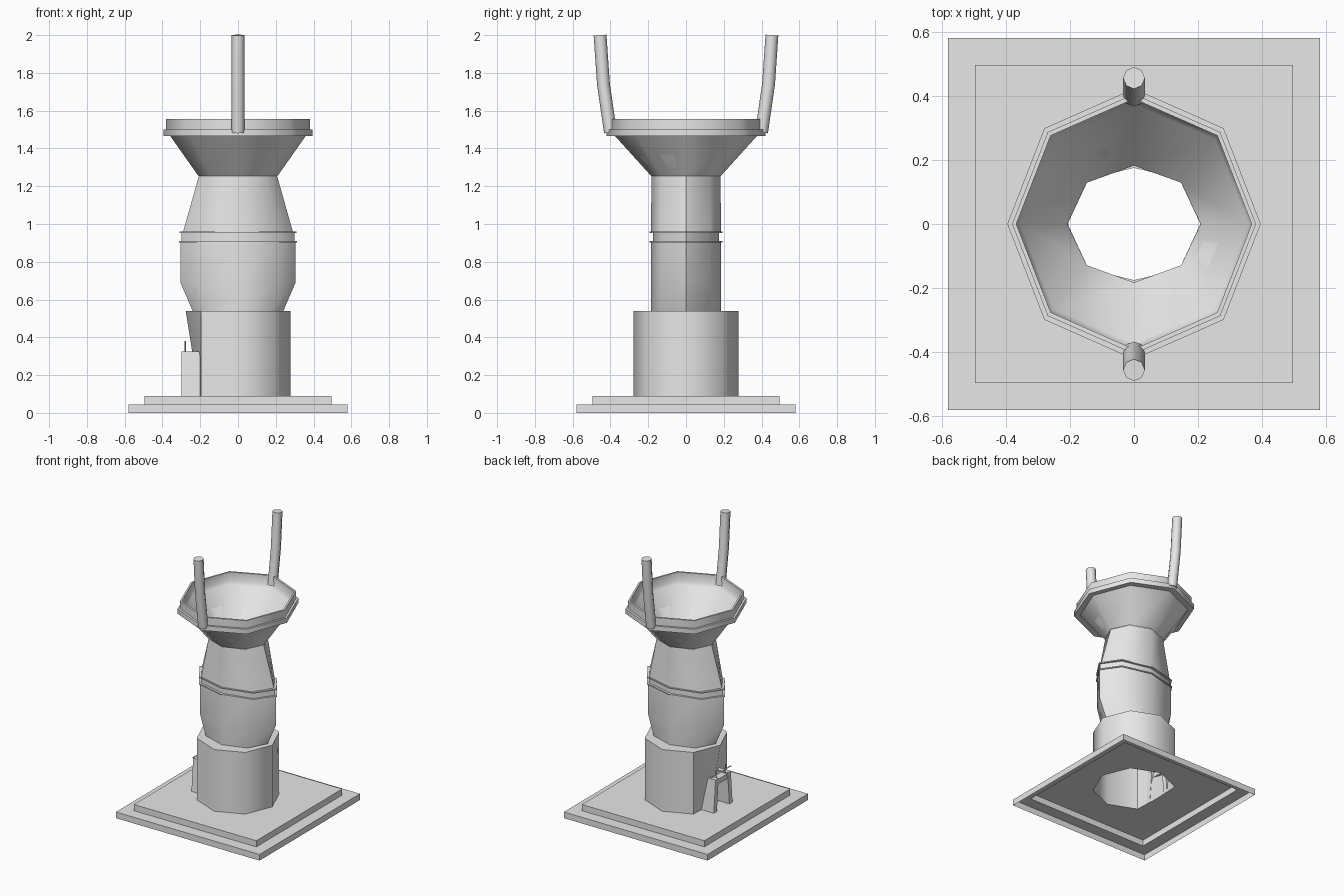
import bpy, bmesh, math
from mathutils import Vector

cube = bpy.data.objects.get("Cube")
if cube:
    bpy.data.objects.remove(cube, do_unlink=True)

# Single stone colour
stone = bpy.data.materials.new("grey_stone")
stone.use_nodes = True
colour = (0.8, 0.8, 0.8, 1)
stone.diffuse_color = colour
stone.node_tree.nodes["Principled BSDF"].inputs["Base Color"].default_value = colour


def finish(name, bm, angle=None):
    mesh = bpy.data.meshes.new(name)
    bm.to_mesh(mesh)
    bm.free()
    mesh.materials.append(stone)
    obj = bpy.data.objects.new(name, mesh)
    bpy.context.collection.objects.link(obj)
    if angle:
        bpy.ops.object.select_all(action='DESELECT')
        obj.select_set(True)
        bpy.context.view_layer.objects.active = obj
        bpy.ops.object.shade_smooth_by_angle(angle=math.radians(angle))
    return obj


def ring_point(i, rx, ry, square):
    c, s = math.cos(i * math.pi / 4), math.sin(i * math.pi / 4)
    if square:
        k = max(abs(c), abs(s))
        c, s = c / k, s / k
    return Vector((rx * c, ry * s, 0))


def loft(name, rings, squares=0, angle=None, notch=None):
    """Skin eight-sided rings (rx, ry, z); the first few may be square."""
    bm = bmesh.new()
    rows = []
    for n, (rx, ry, z) in enumerate(rings):
        row = []
        for i in range(8):
            p = ring_point(i, rx, ry, n < squares)
            p.z = z
            if notch is not None and n == notch and i == 4:
                p.x = -0.205          # wall pulled in behind the doorway
            row.append(bm.verts.new(p))
        rows.append(row)
    for a, b in zip(rows, rows[1:]):
        for i in range(8):
            j = (i + 1) % 8
            bm.faces.new((a[i], a[j], b[j], b[i]))
    return finish(name, bm, angle)


def tube(name, path, radius, sides=8):
    """Closed tube with rings square to the path."""
    bm = bmesh.new()
    pts = [Vector(p) for p in path]
    rows = []
    for n, p in enumerate(pts):
        d = (pts[min(n + 1, len(pts) - 1)] - pts[max(n - 1, 0)]).normalized()
        side = d.orthogonal().normalized() if abs(d.x) > 0.9 else \
            (Vector((1, 0, 0)) - d * d.x).normalized()
        up = d.cross(side)
        rows.append([bm.verts.new(p + radius * (
            math.cos(2 * math.pi * i / sides) * side +
            math.sin(2 * math.pi * i / sides) * up)) for i in range(sides)])
    for a, b in zip(rows, rows[1:]):
        for i in range(sides):
            j = (i + 1) % sides
            bm.faces.new((a[i], a[j], b[j], b[i]))
    bm.faces.new(rows[0][::-1])
    bm.faces.new(rows[-1])
    return finish(name, bm, 50)


def block(name, low, high, lean=0):
    """Box between two corners; its top may lean along y."""
    bm = bmesh.new()
    bmesh.ops.create_cube(bm, size=1)
    for v in bm.verts:
        top = v.co.z > 0
        v.co = Vector([h if c > 0 else l for c, l, h in zip(v.co, low, high)])
        if top:
            v.co.y += lean
    return finish(name, bm)


# Stepped base, open underneath, with a hole under the column
loft("stepped_base", [
    (0.58, 0.58, 0), (0.58, 0.58, 0.045), (0.495, 0.495, 0.045),
    (0.495, 0.495, 0.09), (0.277, 0.277, 0.09)], squares=4, notch=4)

# Lower column with a ledge on top
loft("lower_column", [
    (0.277, 0.277, 0.09), (0.277, 0.277, 0.54), (0.24, 0.183, 0.54)],
    angle=50, notch=0)

# Flattened body with a grooved belt
loft("body", [
    (0.24, 0.185, 0.54), (0.305, 0.185, 0.69), (0.305, 0.185, 0.902),
    (0.313, 0.192, 0.902), (0.313, 0.192, 0.91), (0.298, 0.175, 0.91),
    (0.298, 0.175, 0.952), (0.31, 0.192, 0.952), (0.31, 0.192, 0.96),
    (0.29, 0.185, 0.96), (0.207, 0.183, 1.255)], angle=50)

# Flared bowl with a stepped rim, open at the bottom
loft("bowl", [
    (0.21, 0.185, 1.255), (0.358, 0.375, 1.465), (0.395, 0.422, 1.465),
    (0.395, 0.422, 1.5), (0.38, 0.405, 1.5), (0.38, 0.405, 1.555),
    (0.367, 0.39, 1.555), (0.367, 0.39, 1.49), (0.356, 0.373, 1.47),
    (0.208, 0.182, 1.257)], angle=50)

# Bent arms at front and back
for label, s in (("front", -1), ("back", 1)):
    tube(label + "_arm", [(0, s * 0.4, 1.485), (0, s * 0.437, 1.74),
                          (0, s * 0.455, 2.0)], 0.034)

# Small doorway on the right side: leaning posts, lintel, thin rods
for label, s in (("front", -1), ("back", 1)):
    y = s * 0.09
    block(label + "_door_post", (-0.3, y - 0.018, 0.09),
          (-0.2, y + 0.018, 0.325), -s * 0.02)
    tube(label + "_door_spike", [(-0.28, s * 0.05, 0.32),
                                 (-0.28, s * 0.055, 0.38)], 0.004, 4)
block("door_lintel", (-0.295, -0.075, 0.28), (-0.215, 0.075, 0.315))
tube("door_rod", [(-0.28, -0.12, 0.345), (-0.28, 0.12, 0.345)], 0.005, 4)
